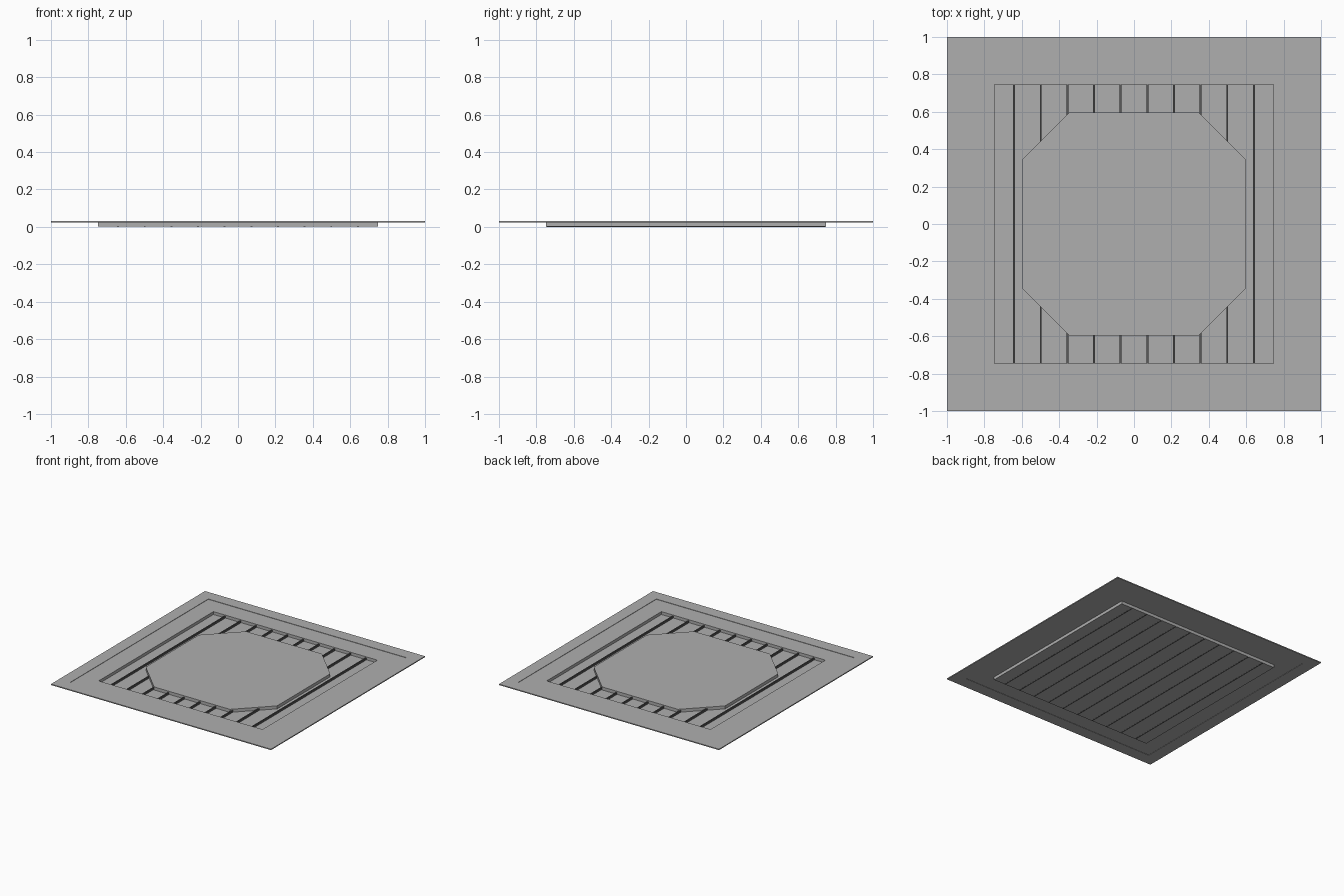
import bpy, bmesh

if "Cube" in bpy.data.objects:
    bpy.data.objects.remove(bpy.data.objects["Cube"])


def material(name, value):
    mat = bpy.data.materials.new(name)
    mat.diffuse_color = (value, value, value, 1)
    mat.use_nodes = True
    mat.node_tree.nodes["Principled BSDF"].inputs["Base Color"].default_value = mat.diffuse_color
    return mat


GREY = material("mid_grey", 0.43)
DARK = material("dark_grey", 0.10)


def finish(name, bm, mat):
    bmesh.ops.recalc_face_normals(bm, faces=bm.faces)
    mesh = bpy.data.meshes.new(name)
    bm.to_mesh(mesh)
    bm.free()
    mesh.materials.append(mat)
    obj = bpy.data.objects.new(name, mesh)
    bpy.context.collection.objects.link(obj)
    return obj


def loft(bm, sections, closed):
    """Join square sections (half size, z); either close the loop or cap both ends."""
    loops = [[bm.verts.new((sx * r, sy * r, z))
              for sx, sy in ((-1, -1), (1, -1), (1, 1), (-1, 1))]
             for r, z in sections]
    pairs = list(zip(loops, loops[1:]))
    if closed:
        pairs.append((loops[-1], loops[0]))
    for a, b in pairs:
        for i in range(4):
            j = (i + 1) % 4
            bm.faces.new((a[i], a[j], b[j], b[i]))
    if not closed:
        bm.faces.new(loops[0])
        bm.faces.new(loops[-1])


def prism(name, points, z0, z1, mat):
    """Solid with the given outline between two heights."""
    bm = bmesh.new()
    low, high = ([bm.verts.new((x, y, z)) for x, y in points] for z in (z0, z1))
    bm.faces.new(low)
    bm.faces.new(high)
    for i in range(len(points)):
        j = (i + 1) % len(points)
        bm.faces.new((low[i], low[j], high[j], high[i]))
    return finish(name, bm, mat)


# Outer border of the flat rim
bm = bmesh.new()
loft(bm, [(1, 0.023), (1, 0.031), (0.9, 0.031), (0.9, 0.023)], True)
finish("outer_rim", bm, GREY)

# Inner rim and the shallow pan hanging from it
bm = bmesh.new()
loft(bm, [(0.745, 0.004), (0.745, 0.028), (0.9, 0.028),
          (0.9, 0.025), (0.748, 0.025), (0.748, 0.001)], False)
finish("recessed_pan", bm, GREY)

# Evenly spaced bars standing on the pan floor
PITCH, HALF = 0.1425, 0.005
for i in range(10):
    x = (i - 4.5) * PITCH
    prism("floor_bar", [(x - HALF, -0.746), (x + HALF, -0.746),
                        (x + HALF, 0.746), (x - HALF, 0.746)], 0.0, 0.02, DARK)

# Raised octagonal plate with chamfered corners
A, B = 0.597, 0.345
prism("octagon_plate", [(-B, -A), (B, -A), (A, -B), (A, B),
                        (B, A), (-B, A), (-A, B), (-A, -B)], 0.004, 0.029, GREY)
